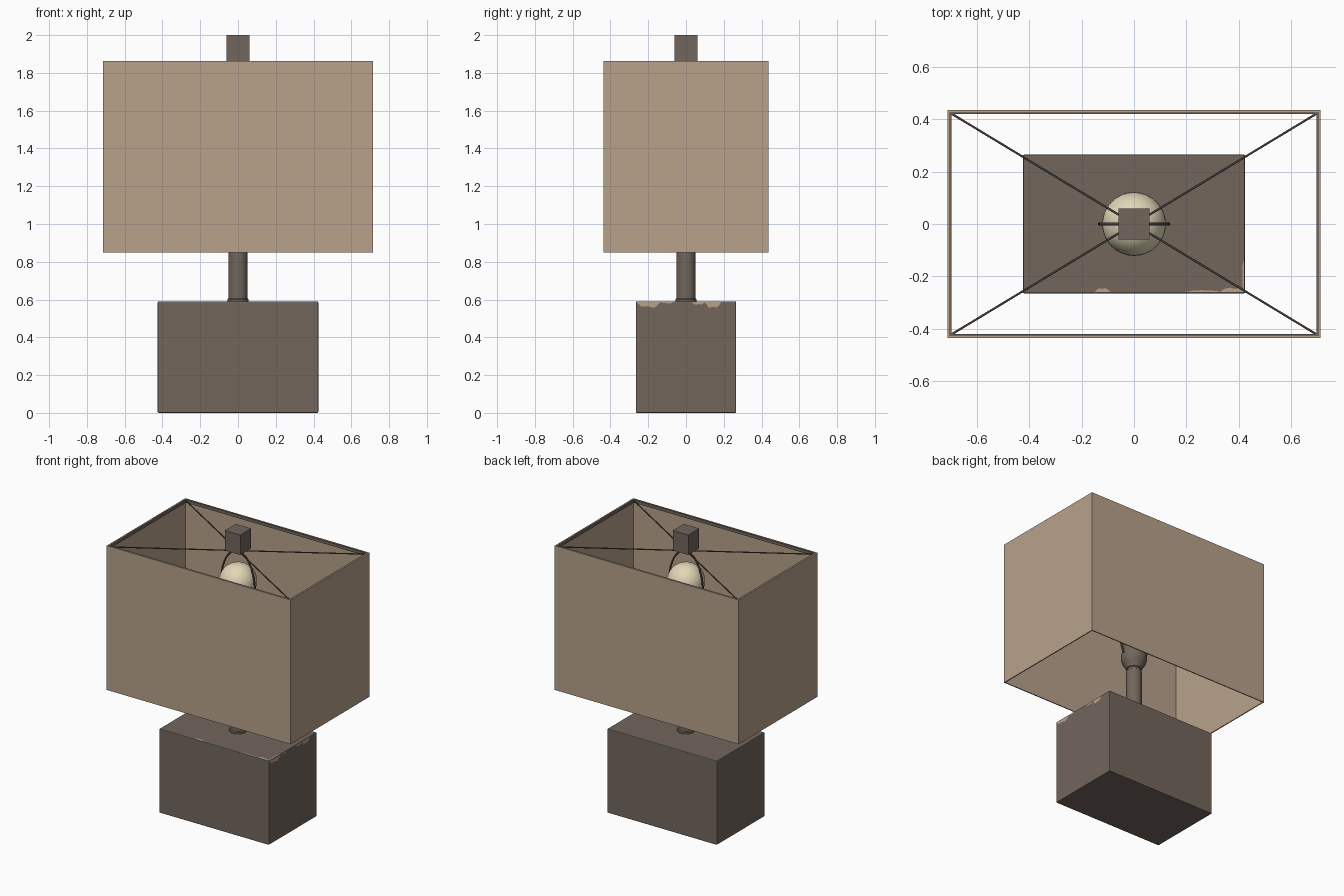
import bpy, bmesh, math, random
from mathutils import Vector

if "Cube" in bpy.data.objects:
    bpy.data.objects.remove(bpy.data.objects["Cube"])

random.seed(4)

def mat(name, rgb):
    m = bpy.data.materials.new(name)
    m.diffuse_color = (*rgb, 1)
    m.use_nodes = True
    m.node_tree.nodes["Principled BSDF"].inputs["Base Color"].default_value = m.diffuse_color
    return m

BROWN = mat("dark brown paint", (0.17, 0.133, 0.108))
LINEN = mat("tan linen", (0.48, 0.361, 0.258))
CREAM = mat("cream bulb glass", (0.76, 0.68, 0.48))
WIRE = mat("dark wire", (0.075, 0.058, 0.048))
CHIP = mat("bare tan wood", (0.48, 0.361, 0.258))

def finish(bm, name, m, smooth=False):
    me = bpy.data.meshes.new(name)
    bmesh.ops.recalc_face_normals(bm, faces=bm.faces)
    bm.to_mesh(me)
    bm.free()
    ob = bpy.data.objects.new(name, me)
    bpy.context.collection.objects.link(ob)
    me.materials.append(m)
    if smooth:
        bpy.ops.object.select_all(action='DESELECT')
        ob.select_set(True)
        bpy.context.view_layer.objects.active = ob
        bpy.ops.object.shade_smooth_by_angle(angle=math.radians(35))
    return ob

def box(name, lo, hi, m, bevel=0):
    bm = bmesh.new()
    bmesh.ops.create_cube(bm, size=1)
    for v in bm.verts:
        v.co = [lo[i] + (v.co[i] + 0.5) * (hi[i] - lo[i]) for i in range(3)]
    if bevel:
        bmesh.ops.bevel(bm, geom=bm.edges[:], offset=bevel, segments=2,
                        profile=0.5, affect='EDGES')
    return finish(bm, name, m)

def lathe(name, profile, m, n=32):
    bm = bmesh.new()
    vs = [bm.verts.new((r, 0, z)) for r, z in profile]
    es = [bm.edges.new(p) for p in zip(vs, vs[1:])]
    bmesh.ops.spin(bm, geom=vs + es, axis=(0, 0, 1), cent=(0, 0, 0),
                   angle=math.tau, steps=n)
    bmesh.ops.remove_doubles(bm, verts=bm.verts, dist=1e-5)
    return finish(bm, name, m, True)

def tube(name, pts, r, m, cyclic=False):
    cu = bpy.data.curves.new(name, 'CURVE')
    cu.dimensions = '3D'
    cu.bevel_depth = r
    cu.bevel_resolution = 2
    cu.use_fill_caps = True
    s = cu.splines.new('POLY')
    s.points.add(len(pts) - 1)
    for p, c in zip(s.points, pts):
        p.co = (*c, 1)
    s.use_cyclic_u = cyclic
    cu.materials.append(m)
    ob = bpy.data.objects.new(name, cu)
    bpy.context.collection.objects.link(ob)
    bpy.ops.object.select_all(action='DESELECT')
    ob.select_set(True)
    bpy.context.view_layer.objects.active = ob
    bpy.ops.object.convert(target='MESH')
    return ob

# Base block
box("base", (-0.425, -0.265, 0), (0.425, 0.265, 0.59), BROWN, 0.005)

# Worn paint chips: thin ragged patches hanging from an edge
def chip(name, start, along, down, length, depth, n=9):
    bm = bmesh.new()
    a, d, s = Vector(along), Vector(down), Vector(start)
    top, low = [], []
    for i in range(n + 1):
        t = i / n
        k = min(1, 5 * t, 5 * (1 - t)) * random.uniform(0.7, 1)
        top.append(bm.verts.new(s + a * length * t))
        low.append(bm.verts.new(s + a * length * t + d * (depth * k + 0.001)))
    for i in range(n):
        bm.faces.new((top[i], top[i + 1], low[i + 1], low[i]))
    bmesh.ops.solidify(bm, geom=bm.faces[:], thickness=0.0015)
    finish(bm, name, CHIP)

for i, (y, ln, dp) in enumerate([(-0.262, 0.125, 0.028), (-0.13, 0.06, 0.006),
                                 (0.03, 0.07, 0.012), (0.1, 0.085, 0.028)]):
    chip(f"side_chip_{i}", (0.4262, y, 0.586), (0, 1, 0), (0, 0, -1), ln, dp)
for i, (x, ln, dp) in enumerate([(-0.15, 0.06, 0.016), (0.2, 0.13, 0.007),
                                 (0.33, 0.09, 0.017)]):
    chip(f"top_chip_{i}", (x, -0.261, 0.5912), (1, 0, 0), (0, 1, 0), ln, dp)
chip("top_chip_corner", (0.421, -0.26, 0.5912), (0, 1, 0), (-1, 0, 0), 0.12, 0.006)

# Stem with foot collar, groove, cup and socket
lathe("stem_and_socket", [
    (0, 0.58), (0.056, 0.58), (0.056, 0.6), (0.05, 0.606), (0.05, 1.0),
    (0.044, 1.005), (0.044, 1.015), (0.052, 1.02), (0.056, 1.035),
    (0.075, 1.06), (0.084, 1.09), (0.084, 1.12), (0.07, 1.15),
    (0.068, 1.37), (0.06, 1.385), (0, 1.385)], BROWN)

# Bulb: round globe tapering into a neck
bulb = [(0, 1.38), (0.052, 1.38), (0.055, 1.45), (0.075, 1.53)]
bulb += [(0.122 * math.cos(a), 1.64 + 0.122 * math.sin(a))
         for a in [math.radians(-40 + 130 * i / 13) for i in range(13)]]
lathe("bulb", bulb + [(0, 1.762)], CREAM)

# Harp loop around the bulb
half = [(0.06, 1.1), (0.09, 1.12), (0.115, 1.2), (0.13, 1.35)]
half += [(0.132 * math.cos(a), 1.6 + 0.25 * math.sin(a))
         for a in [math.radians(9 * i) for i in range(11)]]
pts = half + [(-x, z) for x, z in half[-2::-1]]
tube("harp", [(x, 0, z) for x, z in pts], 0.006, WIRE)

# Shade: thin open rectangular sleeve
X, Y, Z0, Z1, T = 0.714, 0.436, 0.85, 1.862, 0.007
bm = bmesh.new()
rings = [[bm.verts.new((sx * (X - t), sy * (Y - t), z))
          for sx, sy in ((-1, -1), (1, -1), (1, 1), (-1, 1))]
         for t, z in ((0, Z0), (0, Z1), (T, Z1), (T, Z0))]
for k in range(4):
    r, q = rings[k], rings[(k + 1) % 4]
    for i in range(4):
        j = (i + 1) % 4
        bm.faces.new((r[i], r[j], q[j], q[i]))
finish(bm, "shade", LINEN)

# Dark frame inside the top rim
fx, fy, fw, zl, zh = X - T, Y - T, 0.008, Z1 - 0.022, Z1 - 0.001
for s, side in ((-1, "a"), (1, "b")):
    ys = sorted((s * fy, s * (fy - fw)))
    xs = sorted((s * fx, s * (fx - fw)))
    box("rim_long_" + side, (-fx, ys[0], zl), (fx, ys[1], zh), BROWN)
    box("rim_short_" + side, (xs[0], -fy + fw, zl), (xs[1], fy - fw, zh), BROWN)

# Spider wires from the corners to the centre
for sx in (-1, 1):
    for sy in (-1, 1):
        tube("spider_wire", [(sx * (fx - 0.004), sy * (fy - 0.004), 1.852),
                             (0, 0, 1.852)], 0.004, WIRE)

# Cube finial
box("finial", (-0.06, -0.06, 1.86), (0.06, 0.06, 2.0), BROWN)
